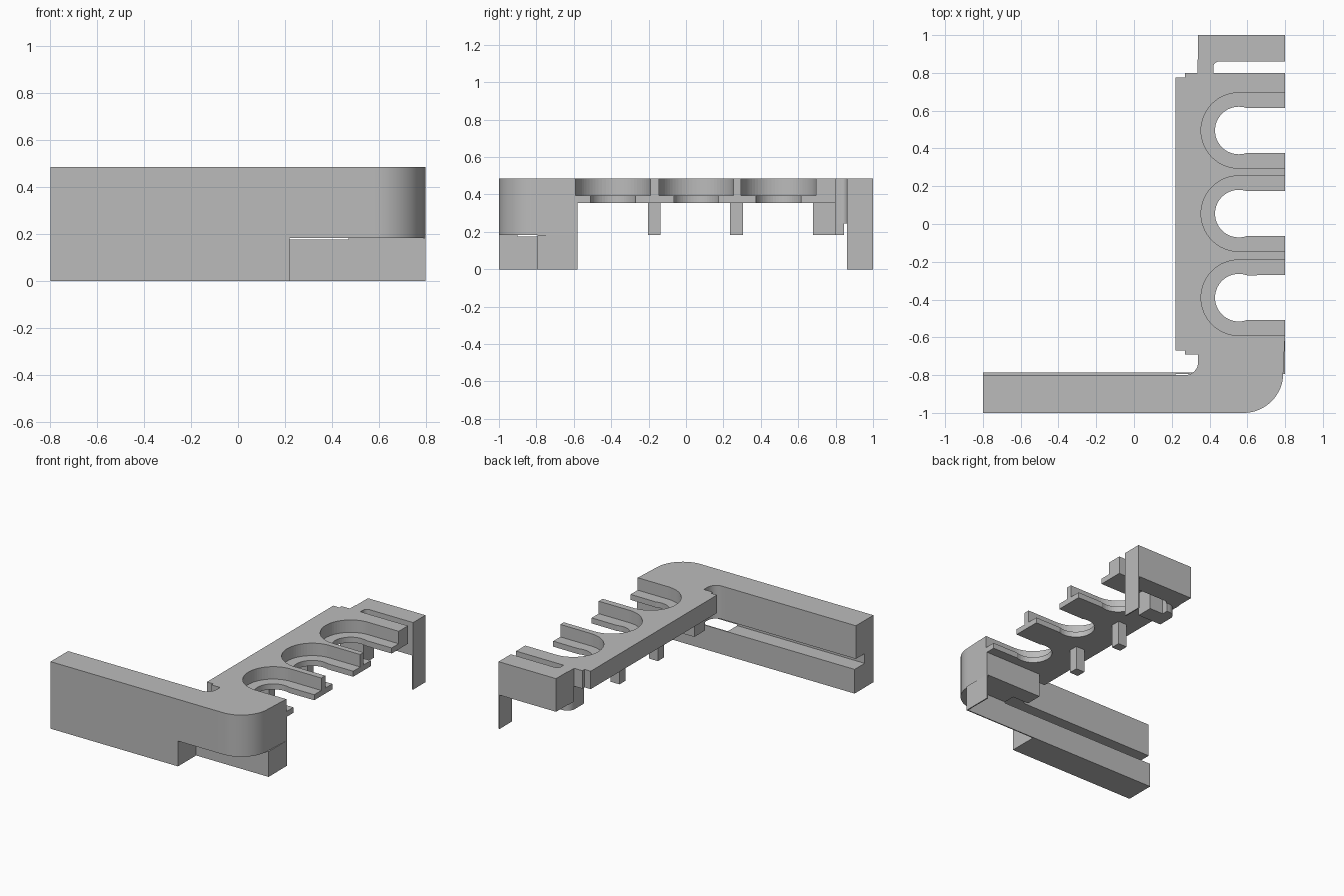
import bpy, bmesh
from math import sin, cos, radians

if "Cube" in bpy.data.objects:
    bpy.data.objects.remove(bpy.data.objects["Cube"])

grey = bpy.data.materials.new("plain grey")
grey.use_nodes = True
grey.diffuse_color = (0.5, 0.5, 0.5, 1)
grey.node_tree.nodes["Principled BSDF"].inputs["Base Color"].default_value = (0.5, 0.5, 0.5, 1)

TOP = 0.485     # upper face of everything
PLATE = 0.355   # underside of the slotted plate
CORNER = 0.183  # underside of the corner block
ARM = 0.245     # underside of the overhanging arms
LIP = 0.175     # upper face of the lower lip
SKIN = 0.008    # thin hanging skins


def arc(cx, cy, r, a0, a1, n=16):
    return [(cx + r * cos(radians(a0 + (a1 - a0) * i / n)),
             cy + r * sin(radians(a0 + (a1 - a0) * i / n))) for i in range(n + 1)]


def prism(name, outline, z0, z1):
    """Extrude a plan outline between two heights."""
    bm = bmesh.new()
    face = bm.faces.new([bm.verts.new((x, y, z0)) for x, y in outline])
    grown = bmesh.ops.extrude_face_region(bm, geom=[face])["geom"]
    bmesh.ops.translate(bm, vec=(0, 0, z1 - z0),
                        verts=[v for v in grown if isinstance(v, bmesh.types.BMVert)])
    bmesh.ops.recalc_face_normals(bm, faces=bm.faces)
    mesh = bpy.data.meshes.new(name)
    bm.to_mesh(mesh)
    bm.free()
    mesh.materials.append(grey)
    obj = bpy.data.objects.new(name, mesh)
    bpy.context.collection.objects.link(obj)
    return obj


def box(name, x0, x1, y0, y1, z0, z1):
    return prism(name, [(x0, y0), (x1, y0), (x1, y1), (x0, y1)], z0, z1)


def cut(obj, cutters):
    for cutter in cutters:
        mod = obj.modifiers.new("cut", 'BOOLEAN')
        mod.operation = 'DIFFERENCE'
        mod.solver = 'EXACT'
        mod.object = cutter
        cutter.hide_render = True
        cutter.hide_viewport = True


def smooth(obj):
    bpy.ops.object.select_all(action='DESELECT')
    obj.select_set(True)
    bpy.context.view_layer.objects.active = obj
    bpy.ops.object.shade_smooth_by_angle(angle=radians(30))


# Front wall: solid spine, overhanging arm and lower lip, leaving a groove behind
box("wall_spine", -0.8, 0.22, -1, -0.9, 0, TOP)
box("wall_upper_arm", -0.8, 0.22, -0.9, -0.8, ARM, TOP)
box("wall_lower_lip", -0.8, 0.22, -0.9, -0.785, 0, LIP)

# Rounded corner block with inner fillet
corner = prism("corner_block",
               [(0.22, -1)] + arc(0.58, -0.79, 0.21, -90, 0)
               + [(0.8, -0.58), (0.34, -0.58)]
               + arc(0.27, -0.73, 0.07, 0, -90, 10) + [(0.22, -0.8)],
               CORNER, TOP)

# Slotted plate
plate = prism("slotted_plate",
              [(0.34, -0.58), (0.8, -0.58), (0.8, 0.8), (0.27, 0.8), (0.27, 0.775),
               (0.22, 0.775), (0.22, -0.67), (0.27, -0.67), (0.27, -0.69), (0.34, -0.69)],
              PLATE, TOP)

# Back hook around a narrow open slot
hook = prism("back_hook",
             [(0.335, 0.8), (0.42, 0.8)] + arc(0.45, 0.83, 0.03, 180, 90, 6)
             + [(0.8, 0.86), (0.8, 1), (0.34, 1), (0.34, 0.88), (0.335, 0.86)],
             ARM, TOP)

# Rounded support under the back of the plate
support = prism("back_support",
                [(0.34, 0.68), (0.53, 0.68), (0.53, 0.8), (0.42, 0.8), (0.42, 0.845)]
                + arc(0.4, 0.785, 0.06, 90, 180, 8),
                CORNER, PLATE)

# U-shaped recesses with a smaller opening through the floor
cutters = []
for cy in (-0.39, 0.055, 0.495):
    cutters.append(prism("recess_cutter",
                         arc(0.555, cy, 0.2, 90, 270, 32) + [(0.9, cy - 0.2), (0.9, cy + 0.2)],
                         0.395, TOP + 0.1))
    cutters.append(prism("opening_cutter",
                         arc(0.555, cy, 0.126, 70, 290, 32)
                         + [(0.9, cy - 0.12), (0.9, cy + 0.12)],
                         PLATE - 0.02, 0.42))
cut(plate, cutters)
groove = box("groove_cutter", 0.1, 0.47, -0.9, -0.7, 0.1, ARM)
cut(corner, [groove, cutters[0]])

# Pegs under the plate
for cy in (-0.17, 0.27):
    box("peg", 0.32, 0.39, cy - 0.034, cy + 0.034, CORNER, PLATE)

# Thin skins hanging to the base
box("corner_front_skin", 0.22, 0.8, -0.785 - SKIN, -0.785, 0, LIP)
box("corner_front_skin_top", 0.47, 0.8, -0.785 - SKIN, -0.785, LIP, CORNER)
box("corner_side_skin", 0.8 - SKIN, 0.8, -0.785, -0.58, 0, CORNER)
box("back_leg_skin", 0.8 - SKIN, 0.8, 0.86, 1, 0, ARM)

for part in (corner, plate, hook, support):
    smooth(part)
